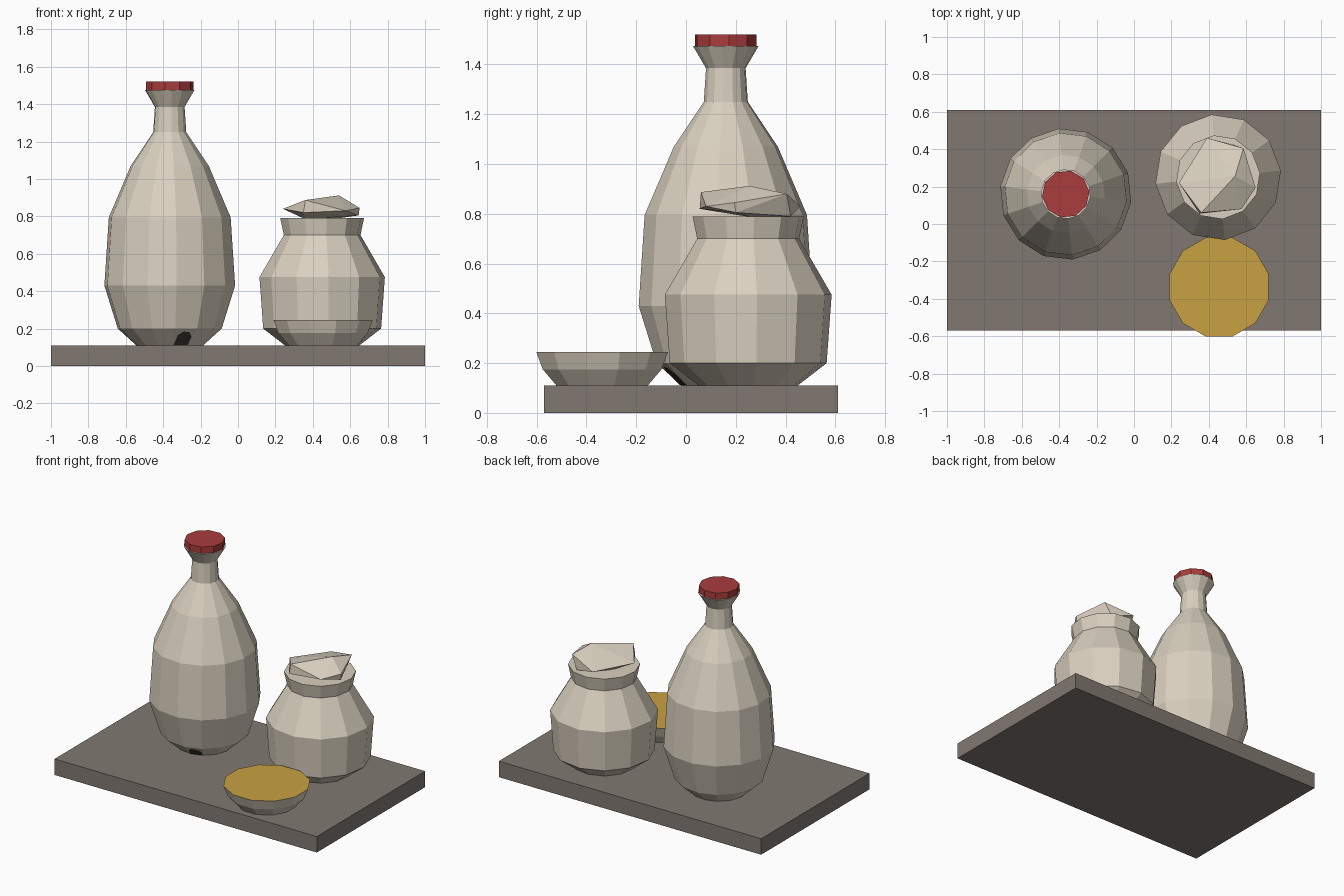
import bpy, bmesh
from math import sin, cos, pi, radians
from mathutils import Vector

cube = bpy.data.objects.get("Cube")
if cube:
    bpy.data.objects.remove(cube, do_unlink=True)


def material(name, rgb):
    m = bpy.data.materials.new(name)
    m.use_nodes = True
    m.diffuse_color = (*rgb, 1)
    m.node_tree.nodes["Principled BSDF"].inputs["Base Color"].default_value = (*rgb, 1)
    return m


CREAM = material("cream glaze", (0.70, 0.63, 0.52))
STONE = material("grey brown board", (0.22, 0.19, 0.165))
RED = material("red cap", (0.40, 0.045, 0.045))
GOLD = material("golden filling", (0.58, 0.36, 0.055))
DARK = material("dark mark", (0.055, 0.048, 0.04))


def make(name, bm, *mats):
    bmesh.ops.recalc_face_normals(bm, faces=bm.faces)
    mesh = bpy.data.meshes.new(name)
    bm.to_mesh(mesh)
    bm.free()
    for m in mats:
        mesh.materials.append(m)
    ob = bpy.data.objects.new(name, mesh)
    bpy.context.collection.objects.link(ob)
    return ob


def lathe(name, centre, profile, sides, turn, *mats):
    """Closed faceted vessel from (radius, height) pairs."""
    bm = bmesh.new()
    rings = []
    for r, z in profile:
        angles = [radians(turn) + 2 * pi * i / sides for i in range(sides)]
        rings.append([bm.verts.new((centre[0] + r * cos(a), centre[1] + r * sin(a), z))
                      for a in angles])
    for low, high in zip(rings, rings[1:]):
        for i in range(sides):
            j = (i + 1) % sides
            bm.faces.new((low[i], low[j], high[j], high[i]))
    bm.faces.new(rings[0][::-1])
    top = bm.faces.new(rings[-1])
    top.material_index = len(mats) - 1
    return make(name, bm, *mats)


# Board
BASE = 0.11
bm = bmesh.new()
bmesh.ops.create_cube(bm, size=1)
bmesh.ops.scale(bm, vec=(2, 1.18, BASE), verts=bm.verts)
bmesh.ops.translate(bm, vec=(0, 0.02, BASE / 2), verts=bm.verts)
make("board", bm, STONE)

# Tall bottle and its cap
bottle = (-0.365, 0.16)
SIDES, TURN = 14, -84
lathe("bottle", bottle,
      [(0.18, BASE), (0.28, 0.2), (0.352, 0.43), (0.328, 0.795), (0.21, 1.07),
       (0.089, 1.25), (0.08, 1.385), (0.133, 1.475)], SIDES, TURN, CREAM)
lathe("bottle_cap", bottle, [(0.127, 1.475), (0.127, 1.52)], 10, 6, RED)

# Arched mark on the lowest front facet of the bottle
a = radians(TURN) + pi / SIDES
out, side = Vector((cos(a), sin(a), 0)), Vector((-sin(a), cos(a), 0))
bm = bmesh.new()
arch = []
for t, z in [(-0.04, 0.113), (0.04, 0.113), (0.045, 0.155), (0.025, 0.18),
             (-0.01, 0.184), (-0.036, 0.165)]:
    r = cos(pi / SIDES) * (0.18 + (z - BASE) / 0.9) + 0.004
    arch.append(bm.verts.new(Vector((*bottle, z)) + out * r + side * t))
bm.faces.new(arch)
make("bottle_mark", bm, DARK)

# Jar
lathe("jar", (0.45, 0.25),
      [(0.2, BASE), (0.317, 0.2), (0.337, 0.475), (0.206, 0.7), (0.225, 0.79)],
      12, 6, CREAM)

# Rough faceted lid stone
bm = bmesh.new()
for p in [(0.24, 0.22, 0.84), (0.39, 0.46, 0.83), (0.585, 0.405, 0.88),
          (0.65, 0.195, 0.845), (0.645, 0.2, 0.805), (0.575, 0.08, 0.83),
          (0.36, 0.06, 0.887), (0.35, 0.055, 0.82), (0.54, 0.255, 0.912),
          (0.36, 0.27, 0.785), (0.54, 0.42, 0.79)]:
    bm.verts.new(p)
bmesh.ops.convex_hull(bm, input=bm.verts)
make("jar_lid", bm, CREAM)

# Bowl with a level filling
lathe("bowl", (0.455, -0.337),
      [(0.19, BASE), (0.247, 0.175), (0.274, 0.245)], 12, 15, CREAM, GOLD)
